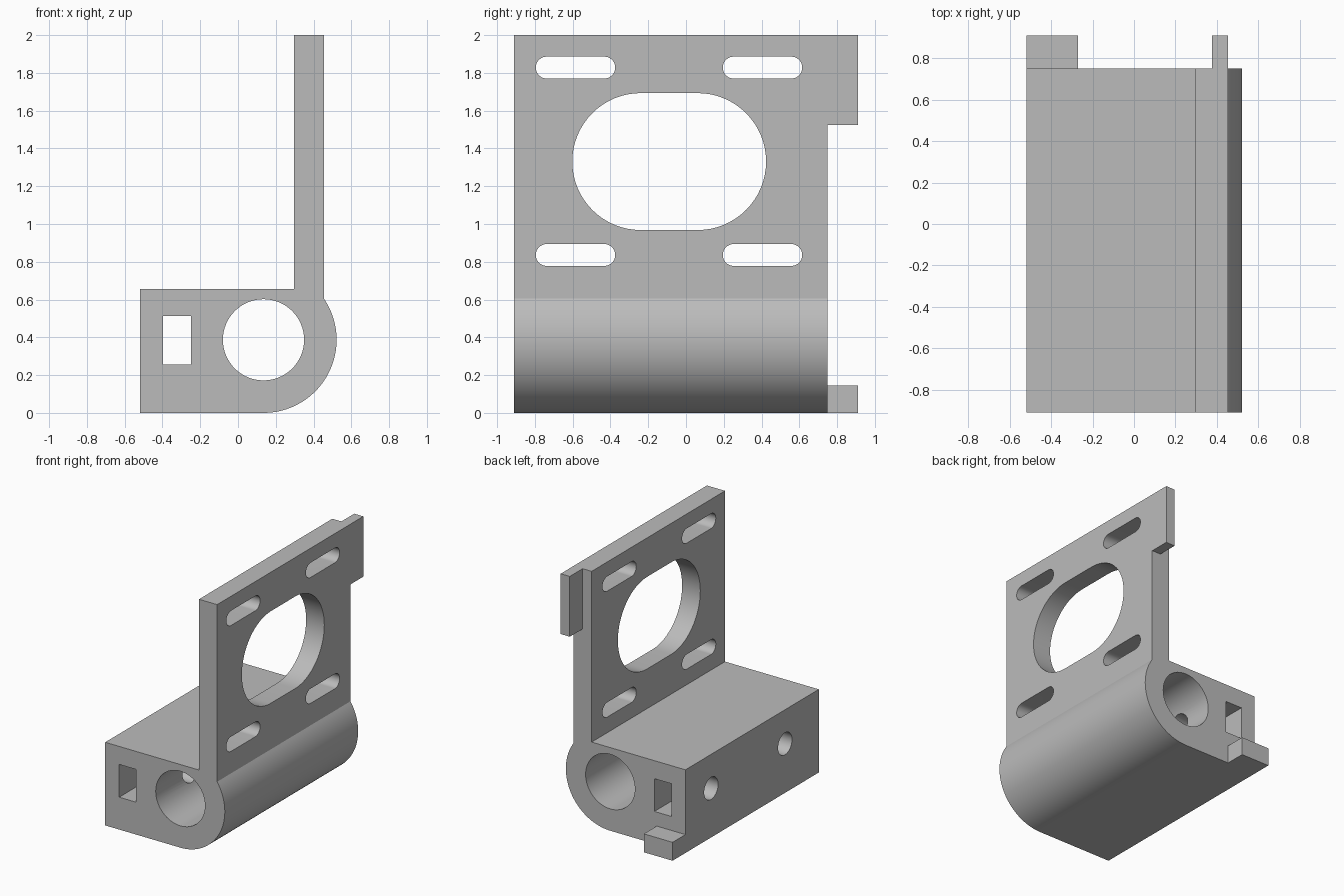
import bpy
import bmesh
from math import sin, cos, pi, acos, radians
from mathutils import Vector

if "Cube" in bpy.data.objects:
    bpy.data.objects.remove(bpy.data.objects["Cube"], do_unlink=True)

grey = bpy.data.materials.new("plain grey")
grey.use_nodes = True
COLOUR = (0.5, 0.5, 0.5, 1)
grey.diffuse_color = COLOUR
grey.node_tree.nodes["Principled BSDF"].inputs["Base Color"].default_value = COLOUR

FRONT, BACK, TAB_END = -0.91, 0.75, 0.91
LEFT_X, TOP_Z = -0.52, 0.655
PLATE_IN, PLATE_OUT = 0.297, 0.455
BORE_X, BORE_Z, BORE_R, BARREL_R = 0.135, 0.387, 0.215, 0.387


def prism(name, points, axis, start, end):
    """Extrude a 2D outline along x (points are y, z) or y (points are x, z)."""
    place = (lambda p: (start, p[0], p[1])) if axis == "x" else (lambda p: (p[0], start, p[1]))
    bm = bmesh.new()
    face = bm.faces.new([bm.verts.new(place(p)) for p in points])
    grown = bmesh.ops.extrude_face_region(bm, geom=[face])["geom"]
    step = Vector((end - start, 0, 0)) if axis == "x" else Vector((0, end - start, 0))
    bmesh.ops.translate(bm, vec=step, verts=[v for v in grown if isinstance(v, bmesh.types.BMVert)])
    bmesh.ops.recalc_face_normals(bm, faces=bm.faces)
    mesh = bpy.data.meshes.new(name)
    bm.to_mesh(mesh)
    bm.free()
    mesh.materials.append(grey)
    obj = bpy.data.objects.new(name, mesh)
    bpy.context.collection.objects.link(obj)
    return obj


def arc(cx, cz, r, a0, a1, n=48):
    return [(cx + r * cos(a0 + (a1 - a0) * i / n), cz + r * sin(a0 + (a1 - a0) * i / n))
            for i in range(n + 1)]


def circle(cx, cz, r, n=64):
    return arc(cx, cz, r, 0, 2 * pi, n)[:-1]


def rect(a0, a1, z0, z1):
    return [(a0, z0), (a1, z0), (a1, z1), (a0, z1)]


def slot(y0, y1, z0, z1):
    r, cz = (z1 - z0) / 2, (z0 + z1) / 2
    return arc(y1 - r, cz, r, -pi / 2, pi / 2, 32) + arc(y0 + r, cz, r, pi / 2, 3 * pi / 2, 32)


def combine(target, tool, operation):
    mod = target.modifiers.new(operation.lower(), "BOOLEAN")
    mod.operation, mod.solver, mod.object = operation, "EXACT", tool
    bpy.context.view_layer.objects.active = target
    bpy.ops.object.modifier_apply(modifier=mod.name)
    bpy.data.objects.remove(tool, do_unlink=True)


# Body: clamp block, round barrel and upright plate in one profile
meet = acos((PLATE_OUT - BORE_X) / BARREL_R)
profile = [(LEFT_X, 0)] + arc(BORE_X, BORE_Z, BARREL_R, -pi / 2, meet)
profile += [(PLATE_OUT, 2), (PLATE_IN, 2), (PLATE_IN, TOP_Z), (LEFT_X, TOP_Z)]
bracket = prism("motor_bracket", profile, "y", FRONT, BACK)

# Barrel bore and square channel, running front to back
combine(bracket, prism("bore_cutter", circle(BORE_X, BORE_Z, BORE_R), "y", -1, 1), "DIFFERENCE")
combine(bracket, prism("channel_cutter", rect(-0.398, -0.25, 0.255, 0.513), "y", -1, 1), "DIFFERENCE")

# Large window and four mounting slots in the plate
openings = [slot(-0.602, 0.424, 0.968, 1.693)]
for y in (-0.585, 0.405):
    for z in (0.836, 1.828):
        openings.append(slot(y - 0.21, y + 0.21, z - 0.058, z + 0.058))
for outline in openings:
    combine(bracket, prism("slot_cutter", outline, "x", 0.2, 0.6), "DIFFERENCE")

# Screw holes from the block's side into the bore
for y in (-0.49, 0.43):
    combine(bracket, prism("screw_cutter", circle(y, BORE_Z, 0.087, 40), "x", -0.7, BORE_X), "DIFFERENCE")

# Tabs on the back edge
combine(bracket, prism("upper_tab", rect(0.376, PLATE_OUT, 1.525, 2), "y", BACK, TAB_END), "UNION")
combine(bracket, prism("lower_tab", rect(LEFT_X, -0.27, 0, 0.145), "y", BACK, TAB_END), "UNION")

bpy.ops.object.select_all(action="DESELECT")
bracket.select_set(True)
bpy.context.view_layer.objects.active = bracket
bpy.ops.object.shade_smooth_by_angle(angle=radians(25))
